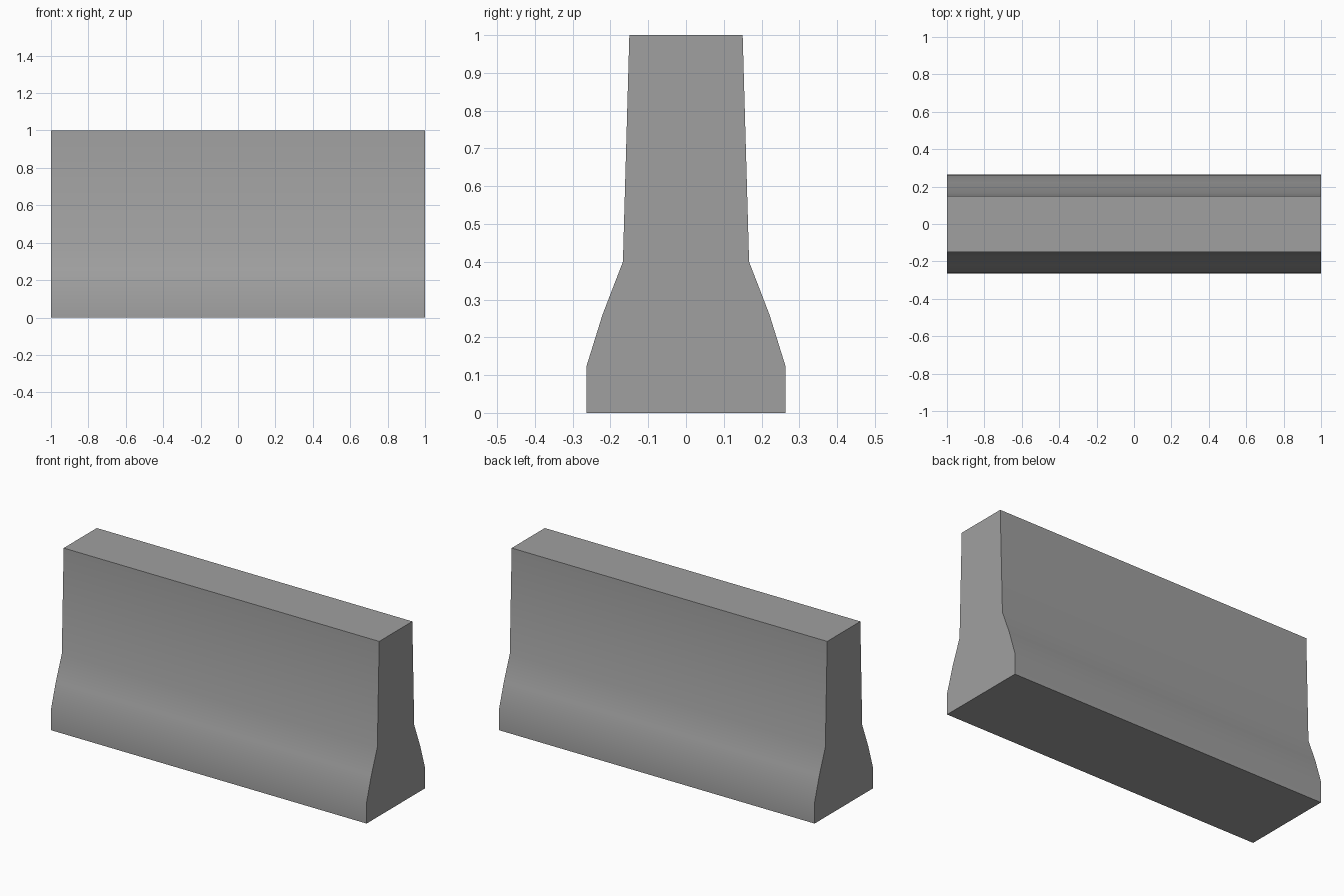
import bpy
import bmesh
import math

cube = bpy.data.objects.get("Cube")
if cube:
    bpy.data.objects.remove(cube, do_unlink=True)

# Concrete colour
concrete = bpy.data.materials.new("concrete grey")
concrete.use_nodes = True
colour = (0.35, 0.35, 0.35, 1.0)
concrete.diffuse_color = colour
concrete.node_tree.nodes["Principled BSDF"].inputs["Base Color"].default_value = colour

# Half cross-section (y, z), from the foot to the crown
half = [(0.264, 0), (0.263, 0.125), (0.221, 0.26), (0.167, 0.4), (0.15, 1.0)]
profile = half + [(-y, z) for y, z in reversed(half)]

# Barrier: the mirrored section extruded along its length
bm = bmesh.new()
end = bm.faces.new([bm.verts.new((-1, y, z)) for y, z in profile])
result = bmesh.ops.extrude_face_region(bm, geom=[end], use_keep_orig=True)
moved = [g for g in result["geom"] if isinstance(g, bmesh.types.BMVert)]
bmesh.ops.translate(bm, verts=moved, vec=(2, 0, 0))
bmesh.ops.recalc_face_normals(bm, faces=bm.faces)
mesh = bpy.data.meshes.new("barrier_body")
bm.to_mesh(mesh)
bm.free()
mesh.materials.append(concrete)

barrier = bpy.data.objects.new("barrier_body", mesh)
bpy.context.collection.objects.link(barrier)

# Smooth the flared sides, keep the ends, foot and crown crisp
bpy.ops.object.select_all(action="DESELECT")
barrier.select_set(True)
bpy.context.view_layer.objects.active = barrier
bpy.ops.object.shade_smooth_by_angle(angle=math.radians(30))
